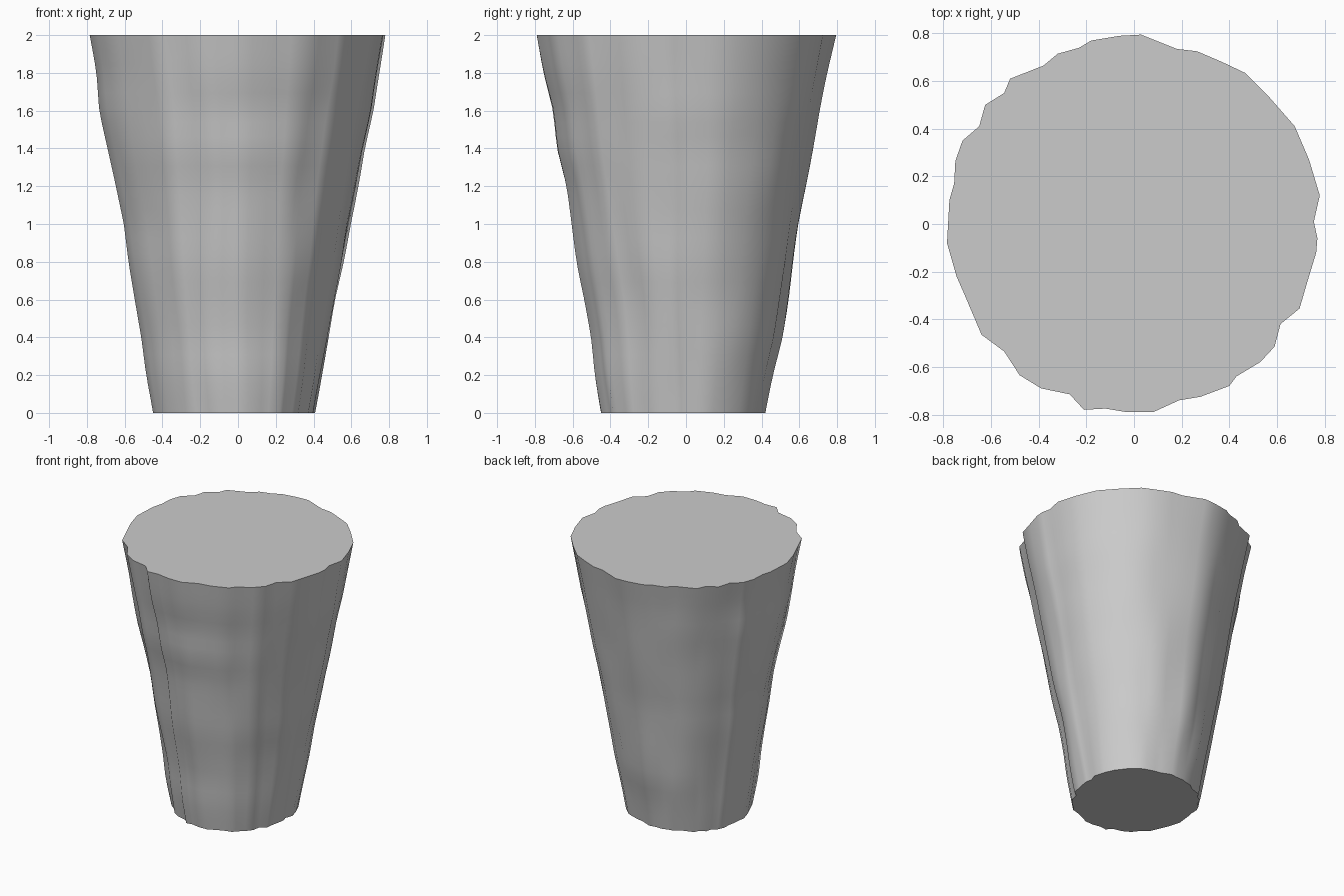
import bpy, bmesh, math
from mathutils import Vector, noise

if "Cube" in bpy.data.objects:
    bpy.data.objects.remove(bpy.data.objects["Cube"])

# Top outline of the trunk, counter-clockwise
OUTLINE = [(.78, .12), (.735, .27), (.675, .41), (.57, .53), (.465, .635), (.37, .68),
           (.265, .725), (.18, .735), (.03, .795), (-.06, .79), (-.18, .77), (-.23, .74),
           (-.32, .715), (-.38, .665), (-.52, .61), (-.545, .55), (-.625, .50), (-.65, .41),
           (-.72, .35), (-.75, .265), (-.755, .17), (-.775, .10), (-.785, -.08), (-.745, -.22),
           (-.71, -.30), (-.64, -.465), (-.545, -.535), (-.48, -.635), (-.39, -.69),
           (-.27, -.715), (-.21, -.78), (-.12, -.775), (-.03, -.79), (.08, -.79), (.19, -.74),
           (.28, -.725), (.40, -.68), (.43, -.64), (.53, -.58), (.59, -.515), (.615, -.42),
           (.695, -.355), (.73, -.235), (.765, -.12), (.77, -.06), (.755, .01)]

# Side silhouettes at heights 0, 0.2 ... 2.0: right, back, left, front
SIDES = [[.41, .445, .48, .515, .56, .595, .635, .67, .72, .75, .78],
         [.425, .465, .515, .545, .575, .605, .64, .675, .71, .75, .795],
         [.455, .49, .515, .55, .585, .61, .65, .69, .735, .75, .785],
         [.45, .485, .505, .54, .58, .61, .64, .69, .71, .76, .795]]


def side_scale(side, z):
    """Width of one side at height z, relative to the top."""
    s = SIDES[side % 4]
    i = min(int(z / .2), 9)
    t = z / .2 - i
    return (s[i] * (1 - t) + s[i + 1] * t) / s[10]


def trunk_point(x, y, z):
    quarter = math.atan2(y, x) % math.tau / (math.pi / 2)
    q = int(quarter)
    t = quarter - q
    scale = side_scale(q, z) * (1 - t) + side_scale(q + 1, z) * t
    # bark undulation stretched along the height, fading out at the top rim
    fade = min(1, (2 - z) / .4)
    n = noise.noise(Vector((x * 6, y * 6, z * 1.6)))
    radius = math.hypot(x, y) * scale + .016 * fade * (n - .2)
    a = math.atan2(y, x) + .05 * fade * noise.noise(Vector((x * 3, y * 3, z + 7)))
    return radius * math.cos(a), radius * math.sin(a), z


# Bark-covered tapered trunk with flat capped ends
ROWS = 26
bm = bmesh.new()
rings = [[bm.verts.new(trunk_point(x, y, 2 * r / ROWS)) for x, y in OUTLINE]
         for r in range(ROWS + 1)]
count = len(OUTLINE)
for low, high in zip(rings, rings[1:]):
    for i in range(count):
        j = (i + 1) % count
        bm.faces.new((low[i], low[j], high[j], high[i]))
bm.faces.new(rings[-1])
bm.faces.new(rings[0][::-1])

mesh = bpy.data.meshes.new("tree_trunk")
bm.to_mesh(mesh)
bm.free()
trunk = bpy.data.objects.new("tree_trunk", mesh)
bpy.context.collection.objects.link(trunk)
bpy.context.view_layer.objects.active = trunk
trunk.select_set(True)
bpy.ops.object.shade_smooth_by_angle(angle=math.radians(60))
